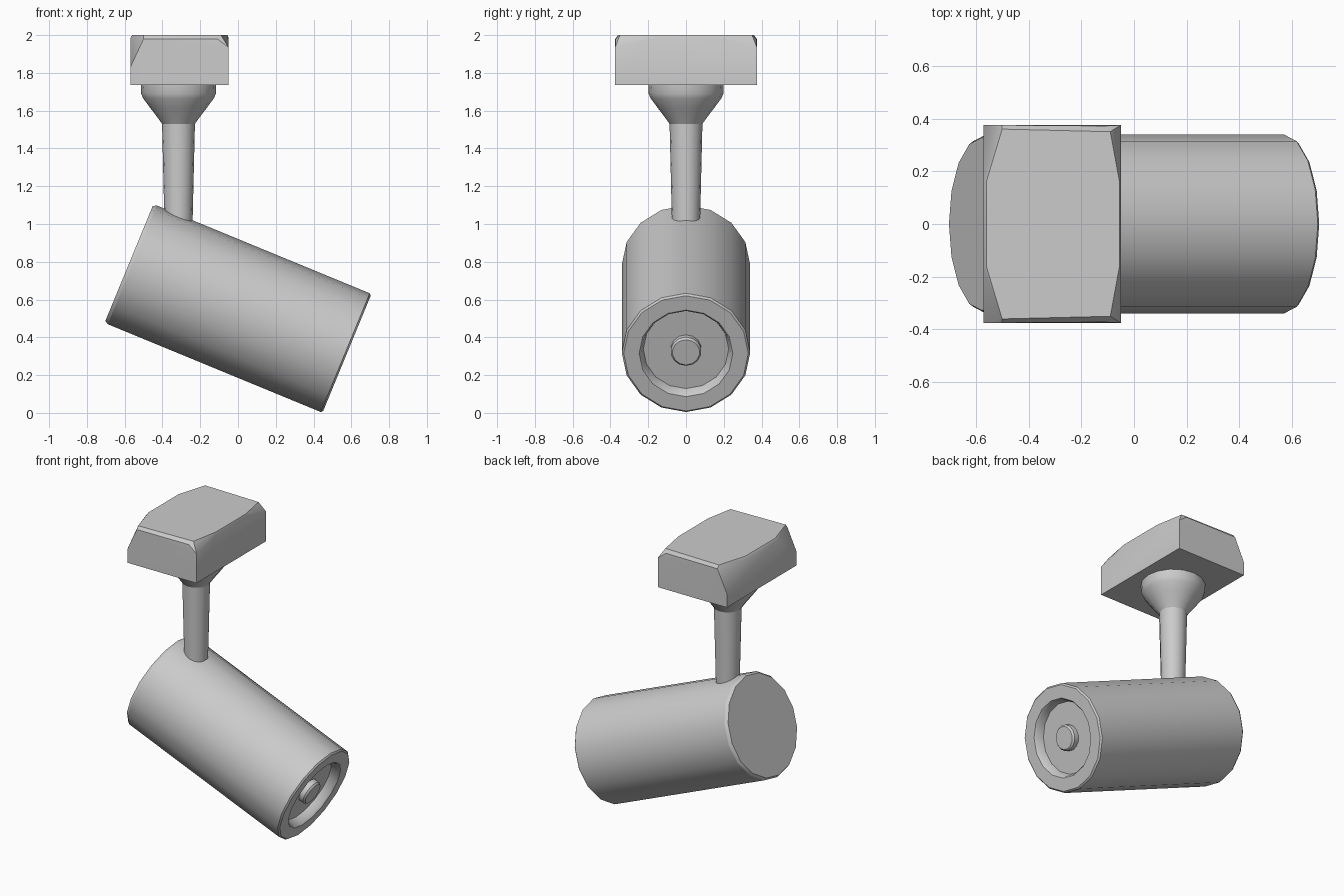
import bpy, bmesh, math
from mathutils import Matrix, Vector

if "Cube" in bpy.data.objects:
    bpy.data.objects.remove(bpy.data.objects["Cube"])


def finish(name, bm, angle=30):
    bmesh.ops.recalc_face_normals(bm, faces=bm.faces[:])
    mesh = bpy.data.meshes.new(name)
    bm.to_mesh(mesh)
    bm.free()
    ob = bpy.data.objects.new(name, mesh)
    bpy.context.collection.objects.link(ob)
    bpy.ops.object.select_all(action='DESELECT')
    ob.select_set(True)
    bpy.context.view_layer.objects.active = ob
    bpy.ops.object.shade_smooth_by_angle(angle=math.radians(angle))
    return ob


def lathe(name, profile, sides, matrix):
    """Revolve (radius, height) points about local z and cap both ends."""
    bm = bmesh.new()
    rings = []
    for r, h in profile:
        rings.append([bm.verts.new(matrix @ Vector((
            r * math.cos(math.tau * i / sides),
            r * math.sin(math.tau * i / sides), h))) for i in range(sides)])
    for a, b in zip(rings, rings[1:]):
        for i in range(sides):
            j = (i + 1) % sides
            bm.faces.new((a[i], a[j], b[j], b[i]))
    bm.faces.new(rings[0])
    bm.faces.new(rings[-1])
    return finish(name, bm)


# Tilted lamp housing with recessed front
tilt = Matrix.Translation((0, 0, 0.553)) @ Matrix.Rotation(math.radians(112.4), 4, 'Y')
lathe("lamp_housing", [
    (0.328, -0.624), (0.34, -0.606), (0.34, 0.614), (0.33, 0.624),
    (0.248, 0.624), (0.238, 0.612), (0.226, 0.565)], 16, tilt)

# Small bulb button in the recess
lathe("bulb", [(0.082, 0.56), (0.082, 0.598), (0.072, 0.61)], 14, tilt)

# Tapered stem flaring into a cup under the mount
lathe("stem", [
    (0.074, 0.95), (0.075, 1.03), (0.087, 1.53), (0.108, 1.56), (0.15, 1.615),
    (0.187, 1.665), (0.198, 1.69), (0.2, 1.74)], 16,
    Matrix.Translation((-0.315, 0, 0)))

# Ceiling mount: block whose upper corners are cut away, mirrored in y
half = [
    (-0.57, 0.375, 1.735), (-0.05, 0.375, 1.735),
    (-0.57, 0.375, 1.83), (-0.05, 0.375, 1.935),
    (-0.57, 0.17, 1.985), (-0.05, 0.17, 1.985),
    (-0.5, 0.375, 1.98), (-0.11, 0.372, 1.98),
    (-0.56, 0.16, 2.0), (-0.5, 0.36, 2.0),
    (-0.09, 0.35, 2.0), (-0.055, 0.16, 2.0)]
bm = bmesh.new()
for x, y, z in half:
    for s in (1, -1):
        bm.verts.new((x, y * s, z))
bmesh.ops.convex_hull(bm, input=bm.verts[:])
bmesh.ops.dissolve_limit(bm, angle_limit=math.radians(1), verts=bm.verts[:], edges=bm.edges[:])
finish("ceiling_mount", bm)
